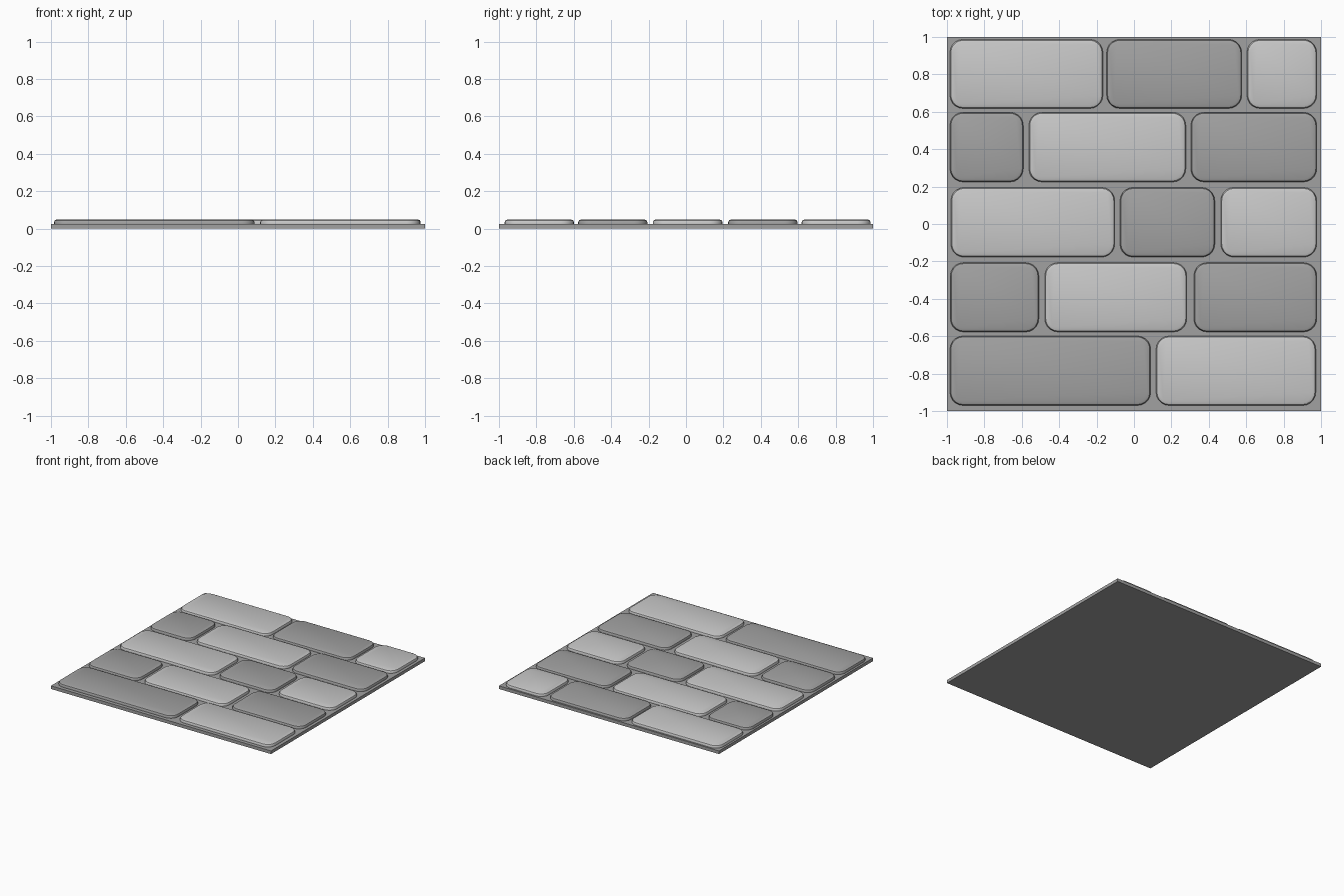
import bpy, bmesh, math

if "Cube" in bpy.data.objects:
    bpy.data.objects.remove(bpy.data.objects["Cube"])


def material(name, v):
    m = bpy.data.materials.new(name)
    m.diffuse_color = (v, v, v, 1)
    m.use_nodes = True
    m.node_tree.nodes["Principled BSDF"].inputs["Base Color"].default_value = m.diffuse_color
    return m


LIGHT = material("light_stone", 0.58)
DARK = material("dark_stone", 0.36)
MORTAR = material("mortar_grey", 0.355)


def finish(bm, name, mat):
    bmesh.ops.recalc_face_normals(bm, faces=bm.faces)
    me = bpy.data.meshes.new(name)
    bm.to_mesh(me)
    bm.free()
    me.materials.append(mat)
    ob = bpy.data.objects.new(name, me)
    bpy.context.collection.objects.link(ob)
    return ob


# Mortar slab
bm = bmesh.new()
bmesh.ops.create_cube(bm, size=1)
for v in bm.verts:
    v.co.x *= 2
    v.co.y *= 2
    v.co.z = 0.026 if v.co.z > 0 else 0
finish(bm, "mortar_slab", MORTAR)

# Side profile of a stone: (inset from the outline, height)
PROFILE = [(0.018, 0.003), (0.005, 0.008), (0, 0.018), (0, 0.035),
           (0.005, 0.045), (0.018, 0.05)]
RADIUS, SEG = 0.07, 5


def stone(name, x0, x1, y0, y1, mat):
    bm = bmesh.new()
    rings = []
    for inset, z in PROFILE:
        ring = []
        r = RADIUS - inset
        corners = [(x1, y1, -1, -1), (x0, y1, 1, -1), (x0, y0, 1, 1), (x1, y0, -1, 1)]
        for q, (cx, cy, sx, sy) in enumerate(corners):
            for i in range(SEG + 1):
                a = math.pi / 2 * (q + i / SEG)
                ring.append(bm.verts.new((cx + sx * RADIUS + r * math.cos(a),
                                          cy + sy * RADIUS + r * math.sin(a), z)))
        rings.append(ring)
    n = len(rings[0])
    for a, b in zip(rings, rings[1:]):
        for i in range(n):
            bm.faces.new((a[i], a[(i + 1) % n], b[(i + 1) % n], b[i]))
    bm.faces.new(rings[0][::-1])
    bm.faces.new(rings[-1])
    ob = finish(bm, name, mat)
    bpy.ops.object.select_all(action='DESELECT')
    ob.select_set(True)
    bpy.context.view_layer.objects.active = ob
    bpy.ops.object.shade_smooth_by_angle(angle=math.radians(35))


# Courses: y range, then x range and colour of each stone
L, D = LIGHT, DARK
ROWS = [
    (0.618, 0.987, [(-0.984, -0.166, L), (-0.146, 0.576, D), (0.604, 0.977, L)]),
    (0.225, 0.597, [(-0.984, -0.592, D), (-0.562, 0.277, L), (0.304, 0.977, D)]),
    (-0.177, 0.195, [(-0.979, -0.103, L), (-0.075, 0.432, D), (0.464, 0.977, L)]),
    (-0.577, -0.207, [(-0.982, -0.509, D), (-0.477, 0.282, L), (0.32, 0.977, D)]),
    (-0.97, -0.599, [(-0.984, 0.089, D), (0.118, 0.972, L)]),
]
for r, (y0, y1, stones) in enumerate(ROWS):
    for s, (x0, x1, mat) in enumerate(stones):
        stone(f"stone_row{r + 1}_{s + 1}", x0, x1, y0, y1, mat)
